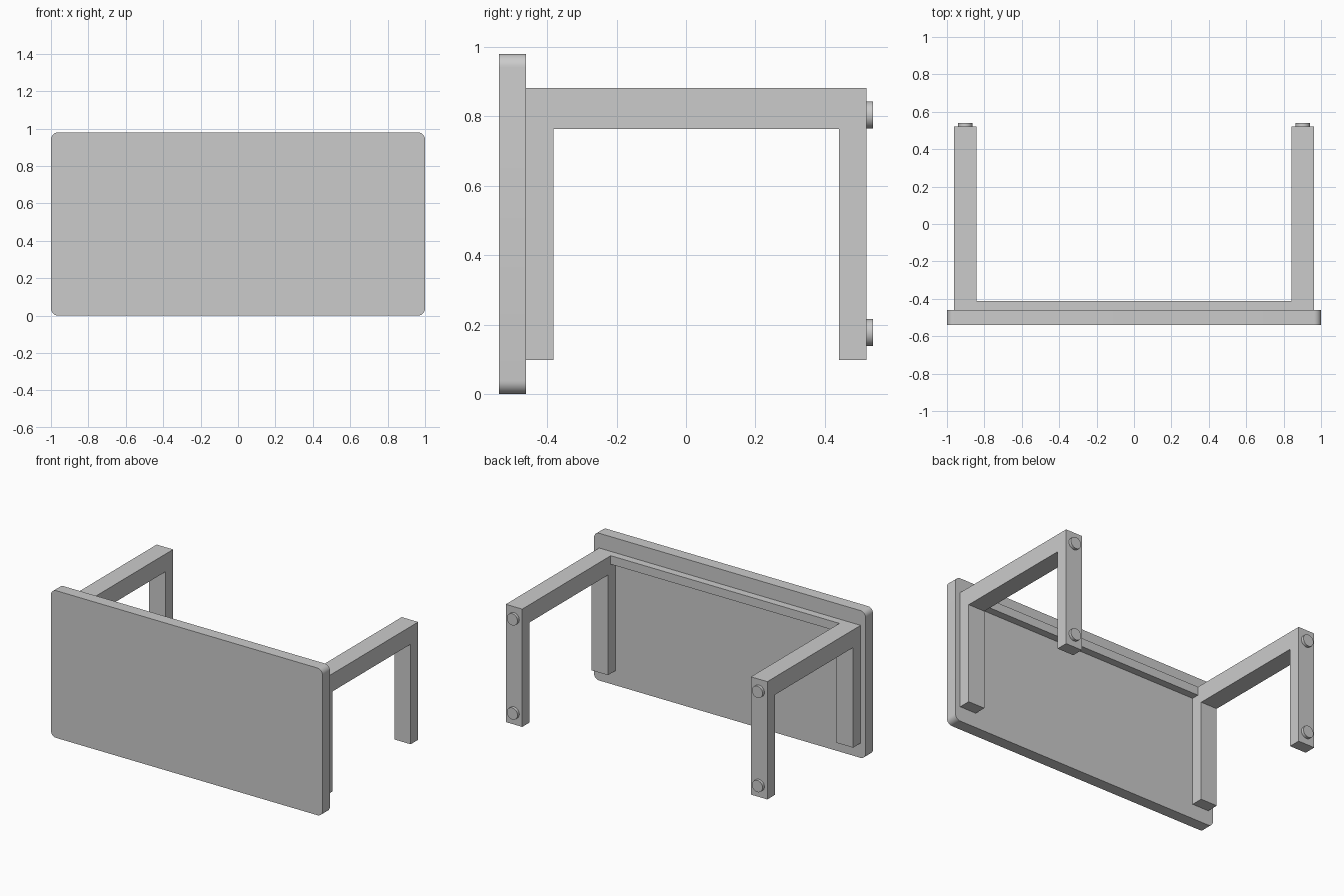
import bpy, bmesh, math
from mathutils import Matrix, Vector

if "Cube" in bpy.data.objects:
    bpy.data.objects.remove(bpy.data.objects["Cube"])


def make_object(name, bm, mirrored=False):
    bmesh.ops.recalc_face_normals(bm, faces=bm.faces)
    mesh = bpy.data.meshes.new(name)
    bm.to_mesh(mesh)
    bm.free()
    ob = bpy.data.objects.new(name, mesh)
    bpy.context.collection.objects.link(ob)
    if mirrored:
        ob.modifiers.new("Mirror", 'MIRROR').use_axis[0] = True
    bpy.ops.object.select_all(action='DESELECT')
    ob.select_set(True)
    bpy.context.view_layer.objects.active = ob
    bpy.ops.object.shade_smooth_by_angle(angle=math.radians(30))
    return ob


def extrude_profile(points, offset):
    bm = bmesh.new()
    face = bm.faces.new([bm.verts.new(p) for p in points])
    geom = bmesh.ops.extrude_face_region(bm, geom=[face], use_keep_orig=True)["geom"]
    moved = [v for v in geom if isinstance(v, bmesh.types.BMVert)]
    bmesh.ops.translate(bm, verts=moved, vec=Vector(offset))
    return bm


BACK, FRONT = -0.461, -0.539
TOP, RAIL_BOTTOM, LEG_END = 0.882, 0.764, 0.098
LEG_IN, LEG_OUT = 0.842, 0.963

# Tabletop: upright slab with rounded corners
R, STEPS = 0.038, 8
corners = [(1 - R, 0.98 - R), (R - 1, 0.98 - R), (R - 1, R), (1 - R, R)]
outline = []
for i, (cx, cz) in enumerate(corners):
    for s in range(STEPS + 1):
        a = math.pi / 2 * (i + s / STEPS)
        outline.append((cx + R * math.cos(a), FRONT, cz + R * math.sin(a)))
make_object("tabletop", extrude_profile(outline, (0, BACK - FRONT, 0)))

# Side frames: U-shaped pair of bars and connecting rail
u_shape = [(BACK, LEG_END), (BACK, TOP), (0.52, TOP), (0.52, LEG_END),
           (0.441, LEG_END), (0.441, RAIL_BOTTOM),
           (-0.382, RAIL_BOTTOM), (-0.382, LEG_END)]
make_object("side_frame",
            extrude_profile([(LEG_IN, y, z) for y, z in u_shape],
                            (LEG_OUT - LEG_IN, 0, 0)), mirrored=True)

# Crossbar joining the side frames behind the tabletop
bar = [(BACK, TOP), (-0.411, TOP), (-0.411, 0.825), (BACK, 0.825)]
make_object("crossbar", extrude_profile([(-LEG_IN, y, z) for y, z in bar],
                                        (2 * LEG_IN, 0, 0)))

# Foot pads: short discs on the rear bars
for name, z in (("upper_foot_pad", 0.804), ("lower_foot_pad", 0.177)):
    bm = bmesh.new()
    place = (Matrix.Translation(((LEG_IN + LEG_OUT) / 2, 0.5295, z))
             @ Matrix.Rotation(math.pi / 2, 4, 'X'))
    bmesh.ops.create_cone(bm, cap_ends=True, segments=32, radius1=0.039,
                          radius2=0.039, depth=0.019, matrix=place)
    make_object(name, bm, mirrored=True)
